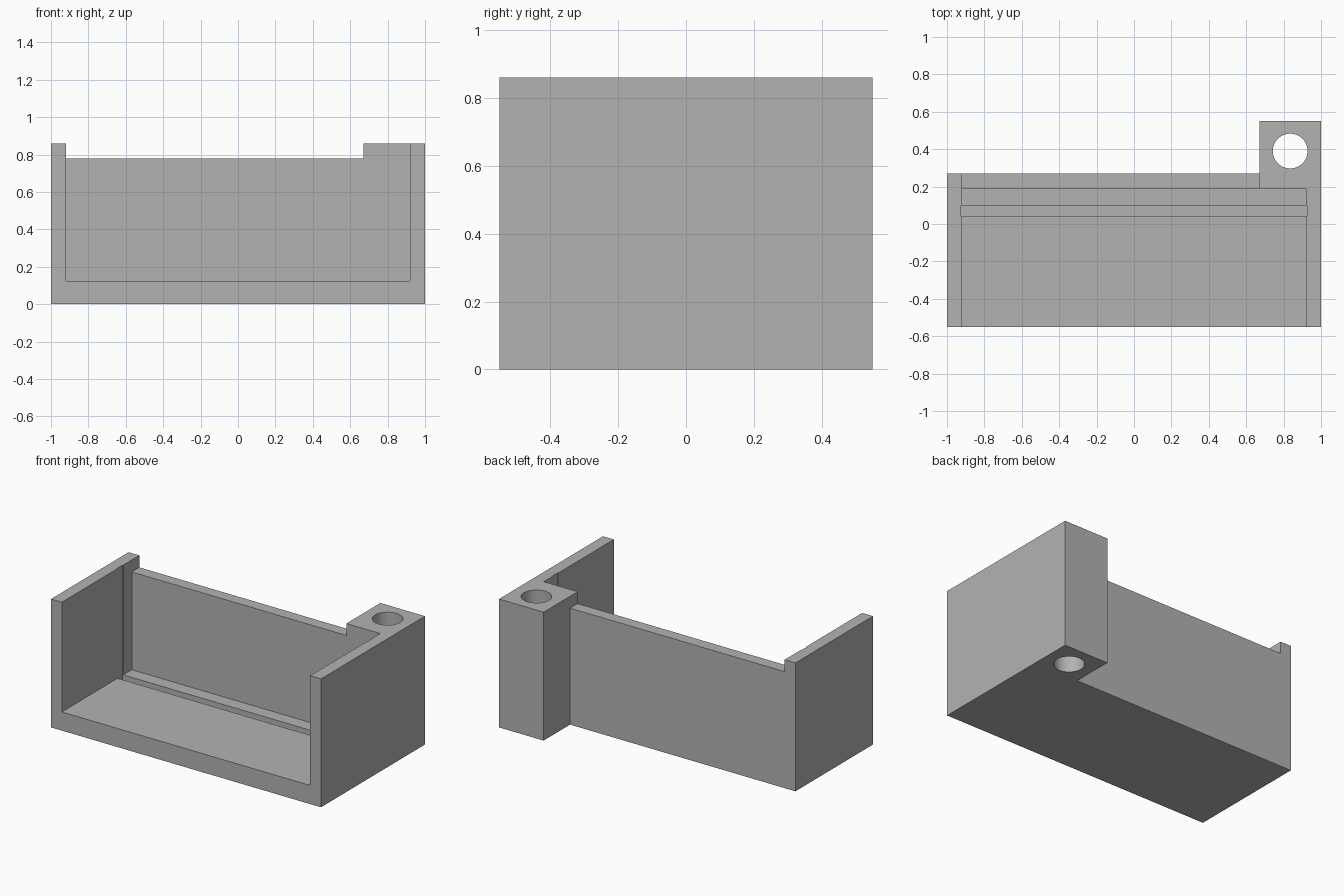
import bpy
import bmesh
import math

cube = bpy.data.objects.get("Cube")
if cube:
    bpy.data.objects.remove(cube, do_unlink=True)

GREY = (0.45, 0.45, 0.45, 1)
mat = bpy.data.materials.new("plain grey")
mat.use_nodes = True
mat.diffuse_color = GREY
mat.node_tree.nodes["Principled BSDF"].inputs["Base Color"].default_value = GREY


def prism(name, outline, bottom, top):
    """Extrude a plan outline between two heights."""
    bm = bmesh.new()
    base = bm.faces.new([bm.verts.new((x, y, bottom)) for x, y in outline])
    ext = bmesh.ops.extrude_face_region(bm, geom=[base])
    verts = [v for v in ext["geom"] if isinstance(v, bmesh.types.BMVert)]
    bmesh.ops.translate(bm, verts=verts, vec=(0, 0, top - bottom))
    bmesh.ops.recalc_face_normals(bm, faces=bm.faces)
    mesh = bpy.data.meshes.new(name)
    bm.to_mesh(mesh)
    bm.free()
    obj = bpy.data.objects.new(name, mesh)
    bpy.context.collection.objects.link(obj)
    mesh.materials.append(mat)
    return obj


def box(name, x0, x1, y0, y1, z0, z1):
    return prism(name, [(x0, y0), (x1, y0), (x1, y1), (x0, y1)], z0, z1)


def cut(target, cutter):
    """Subtract the cutter and discard it."""
    cutter.hide_render = True
    mod = target.modifiers.new("cut", 'BOOLEAN')
    mod.operation = 'DIFFERENCE'
    mod.solver = 'EXACT'
    mod.object = cutter
    bpy.context.view_layer.objects.active = target
    bpy.ops.object.modifier_apply(modifier=mod.name)
    bpy.data.objects.remove(cutter, do_unlink=True)


INNER, FLOOR, TOP = 0.92, 0.125, 0.86
FRONT, WALL_FRONT, WALL_BACK, POST_BACK = -0.55, 0.19, 0.27, 0.55
POST_X = 0.67

# Tray with a corner post, as one solid plan
tray = prism("tray_body", [(-1, FRONT), (1, FRONT), (1, POST_BACK), (POST_X, POST_BACK),
                           (POST_X, WALL_BACK), (-1, WALL_BACK)], 0, TOP)

# Open front cavity between the side walls
cut(tray, box("cavity_cutter", -INNER, INNER, FRONT - 0.2, WALL_FRONT, FLOOR, 1.2))

# Lowered top of the back wall
cut(tray, box("rim_cutter", -INNER, POST_X, 0.15, 0.4, 0.78, 1.2))

# Panel slot across the floor, faintly marked up both side walls
cut(tray, box("slot_cutter", -INNER - 0.004, INNER + 0.004, 0.04, 0.10, 0.07, 1.2))

# Round bore down the post
circle = [(0.835 + 0.093 * math.cos(a), 0.39 + 0.093 * math.sin(a))
          for a in (math.tau * i / 64 for i in range(64))]
cut(tray, prism("bore_cutter", circle, -0.2, 1.2))

bpy.ops.object.select_all(action='DESELECT')
tray.select_set(True)
bpy.context.view_layer.objects.active = tray
bpy.ops.object.shade_smooth_by_angle(angle=math.radians(30))
